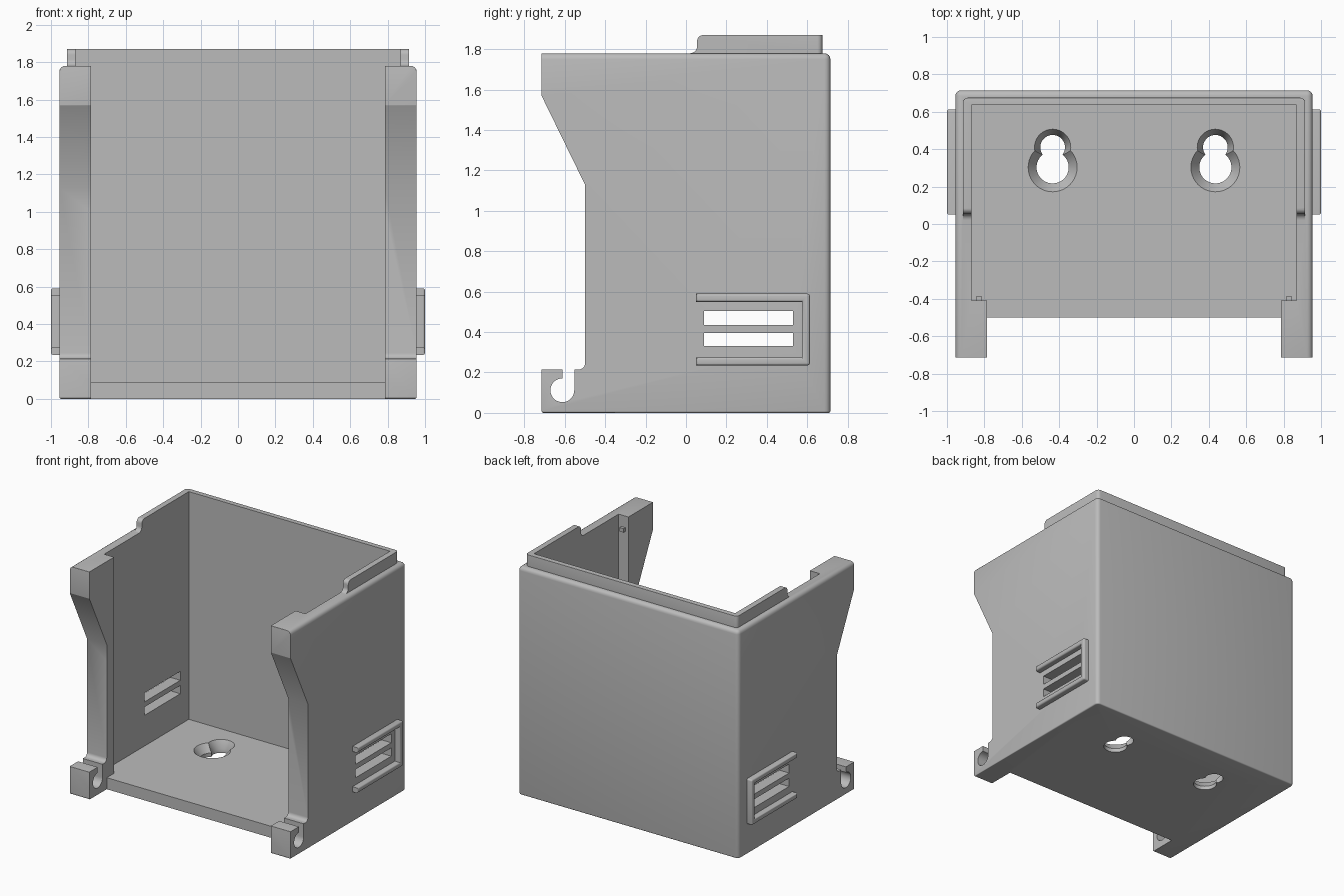
import bpy, bmesh
from math import cos, sin, radians

cube = bpy.data.objects.get("Cube")
if cube:
    bpy.data.objects.remove(cube, do_unlink=True)

GREY = (0.5, 0.5, 0.5, 1)
mat = bpy.data.materials.new("matte grey plastic")
mat.use_nodes = True
mat.diffuse_color = GREY
mat.node_tree.nodes["Principled BSDF"].inputs["Base Color"].default_value = GREY


def arc(cu, cv, r, start, end, n=6):
    steps = [radians(start + (end - start) * i / n) for i in range(n + 1)]
    return [(cu + r * cos(a), cv + r * sin(a)) for a in steps]


def prism(name, outline, axis, low, high, bevels=()):
    """Extrude an outline (yz for axis x, xy for axis z); bevels = (edge rule, radius)."""
    bm = bmesh.new()
    place = (lambda p: (low, *p)) if axis == "x" else (lambda p: (*p, low))
    face = bm.faces.new([bm.verts.new(place(p)) for p in outline])
    moved = bmesh.ops.extrude_face_region(bm, geom=[face])["geom"]
    depth = high - low
    vec = (depth, 0, 0) if axis == "x" else (0, 0, depth)
    bmesh.ops.translate(bm, vec=vec, verts=[v for v in moved if isinstance(v, bmesh.types.BMVert)])
    bmesh.ops.recalc_face_normals(bm, faces=bm.faces)
    for rule, radius in bevels:
        edges = [e for e in bm.edges if rule(e.verts[0].co, e.verts[1].co)]
        bmesh.ops.bevel(bm, geom=edges, offset=radius, segments=4, profile=0.5,
                        affect="EDGES", clamp_overlap=True)
    return finish(name, bm)


def finish(name, bm):
    mesh = bpy.data.meshes.new(name)
    bm.to_mesh(mesh)
    bm.free()
    mesh.materials.append(mat)
    obj = bpy.data.objects.new(name, mesh)
    bpy.context.collection.objects.link(obj)
    return obj


def rect(u0, u1, v0, v1):
    return [(u0, v0), (u1, v0), (u1, v1), (u0, v1)]


def cone(x, y, z0, z1, r0, r1):
    bm = bmesh.new()
    bmesh.ops.create_cone(bm, cap_ends=True, segments=40, radius1=r0, radius2=r1, depth=z1 - z0)
    bmesh.ops.translate(bm, vec=(x, y, (z0 + z1) / 2), verts=bm.verts)
    return finish("hole cutter", bm)


def combine(target, other, operation="DIFFERENCE"):
    mod = target.modifiers.new("cut", "BOOLEAN")
    mod.operation, mod.solver, mod.object = operation, "EXACT", other
    bpy.context.view_layer.update()
    done = target.evaluated_get(bpy.context.evaluated_depsgraph_get())
    mesh = bpy.data.meshes.new_from_object(done)
    target.modifiers.clear()
    target.data = mesh
    bpy.data.objects.remove(other, do_unlink=True)


def smooth(obj):
    bpy.ops.object.select_all(action="DESELECT")
    obj.select_set(True)
    bpy.context.view_layer.objects.active = obj
    bpy.ops.object.shade_smooth_by_angle(angle=radians(35))


def both(test):
    return lambda a, b: test(a) and test(b)


# Housing: side outline with cut-away front and hook feet
W, D, H = 0.955, 0.715, 1.78
outline = [(-D, 0), (D, 0), (D, H), (-D, H), (-D, 1.57), (-0.5, 1.13)]
outline += arc(-0.53, 0.245, 0.03, 0, -90) + [(-D, 0.215)]
housing = prism("housing", outline, "x", -W, W, [
    (lambda a, b: min(a.z, b.z) > H - 0.001 and max(a.y, b.y) > 0
        or min(a.y, b.y) > D - 0.001 and abs(a.z - b.z) > 1, 0.03),
    (both(lambda v: v.z < 0.001), 0.01),
    (both(lambda v: v.y < -D + 0.001), 0.01)])

# Raised lip round the top rim, rounded outside
TOP = 1.87
lip_outline = [(0.02, 1.7), (0.675, 1.7), (0.675, TOP)]
lip_outline += arc(0.085, TOP - 0.03, 0.03, 90, 180) + arc(0.02, H + 0.035, 0.035, 0, -90)
lip = prism("lip", lip_outline, "x", -0.915, 0.915, [
    (lambda a, b: min(a.y, b.y) > 0.67 and abs(a.z - b.z) > 0.1, 0.025),
    (lambda a, b: min(a.z, b.z) > TOP - 0.001 and max(a.y, b.y) > 0.6, 0.015)])
combine(housing, lip, "UNION")

# Cavity, narrower between the front posts
right = [(0.785, -2), (0.785, -0.41), (0.87, -0.41), (0.87, 0.635)]
cavity = right + [(-x, y) for x, y in reversed(right)]
combine(housing, prism("cavity cutter", cavity, "z", 0.09, 3))
combine(housing, prism("floor front cutter", rect(-0.785, 0.785, -2, -0.5), "z", -1, 1))

# Hook slots and side vents
slot = arc(-0.612, 0.112, 0.059, 0, -270, 30) + [(-0.612, 0.4), (-0.553, 0.4)]
combine(housing, prism("hook cutter", slot, "x", -2, 2))
for z0, z1 in ((0.33, 0.395), (0.435, 0.505)):
    combine(housing, prism("vent cutter", rect(0.09, 0.53, z0, z1), "x", -2, 2))

# Countersunk keyholes in the floor
for x in (-0.435, 0.435):
    for y, inner, outer in ((0.303, 0.086, 0.131), (0.41, 0.066, 0.097)):
        combine(housing, cone(x, y, -0.1, 0.2, inner, inner))
        combine(housing, cone(x, y, 0.03, 0.0901, inner, outer))
smooth(housing)

# Guard ribs round the vents and stop nubs behind the posts
rib = [(0.05, 0.235), (0.613, 0.235), (0.613, 0.59), (0.05, 0.59),
       (0.05, 0.55), (0.573, 0.55), (0.573, 0.275), (0.05, 0.275)]
for side, s in (("left", 1), ("right", -1)):
    tip = lambda v: abs(v.x) > 0.999
    low, high = sorted((s * 0.94, s))
    corner = lambda a, b: abs(a.x - b.x) > 0.05 and a.y > 0.6
    smooth(prism(side + "_vent_guard", rib, "x", low, high, [(corner, 0.012), (both(tip), 0.014)]))
    low, high = sorted((s * 0.812, s * 0.845))
    prism(side + "_stop_nub", rect(-0.42, -0.387, 1.66, 1.69), "x", low, high)
